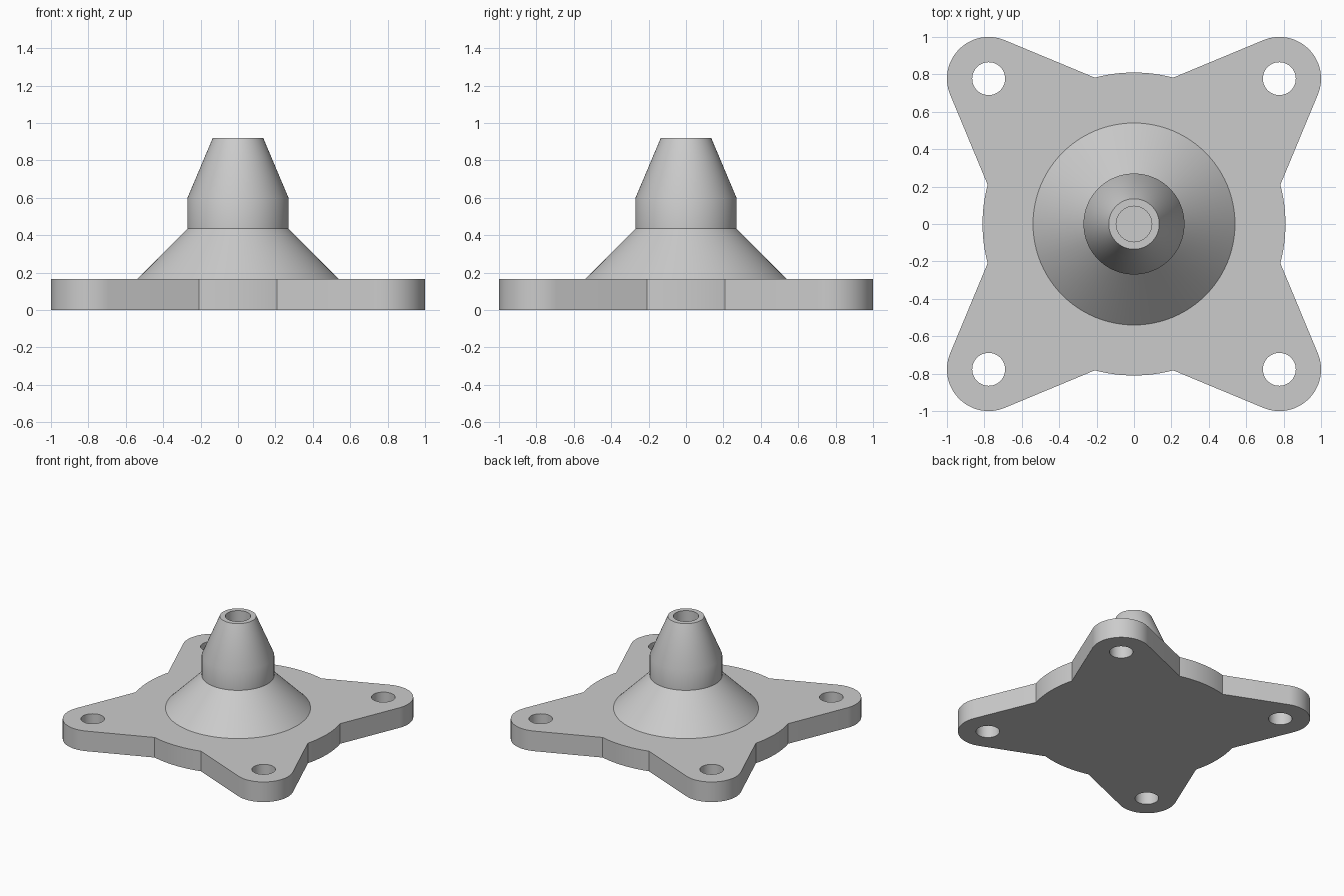
import bpy
import bmesh
from math import cos, sin, pi, radians
from mathutils import Matrix

cube = bpy.data.objects.get("Cube")
if cube:
    bpy.data.objects.remove(cube)

PLATE_TOP = 0.165
HOLE_AT = 0.777

grey = bpy.data.materials.new("plain grey")
grey.use_nodes = True
grey.diffuse_color = (0.6, 0.6, 0.6, 1)
grey.node_tree.nodes["Principled BSDF"].inputs["Base Color"].default_value = grey.diffuse_color


def arc(cx, cy, radius, start, end, steps):
    """Points along an arc, angles in degrees."""
    angles = [radians(start + (end - start) * i / steps) for i in range(steps + 1)]
    return [(cx + radius * cos(a), cy + radius * sin(a)) for a in angles]


def add_loop(bm, points):
    verts = [bm.verts.new((x, y, 0)) for x, y in points]
    return [bm.edges.new((v, verts[i - 1])) for i, v in enumerate(verts)]


def finish(bm, name):
    bmesh.ops.recalc_face_normals(bm, faces=bm.faces[:])
    mesh = bpy.data.meshes.new(name)
    bm.to_mesh(mesh)
    bm.free()
    mesh.materials.append(grey)
    obj = bpy.data.objects.new(name, mesh)
    bpy.context.collection.objects.link(obj)
    bpy.ops.object.select_all(action="DESELECT")
    obj.select_set(True)
    bpy.context.view_layer.objects.active = obj
    bpy.ops.object.shade_smooth_by_angle(angle=radians(30))


# Base plate: a disc merged with four tapered, rounded lugs
quarter = arc(0, 0, 0.81, -15, 15, 12) + arc(HOLE_AT, HOLE_AT, 0.223, -22.3, 112.3, 28)
outline, holes = [], []
for turn in range(4):
    c, s = cos(turn * pi / 2), sin(turn * pi / 2)
    outline += [(x * c - y * s, x * s + y * c) for x, y in quarter]
    holes.append((HOLE_AT * (c - s), HOLE_AT * (s + c)))

bm = bmesh.new()
edges = add_loop(bm, outline)
for x, y in holes:
    edges += add_loop(bm, arc(x, y, 0.088, 0, 360, 48)[:-1])
bmesh.ops.triangle_fill(bm, edges=edges, use_beauty=True)
raised = bmesh.ops.extrude_face_region(bm, geom=bm.faces[:], use_keep_orig=True)["geom"]
top_verts = [v for v in raised if isinstance(v, bmesh.types.BMVert)]
bmesh.ops.translate(bm, verts=top_verts, vec=(0, 0, PLATE_TOP))
finish(bm, "base_plate")

# Hollow spout: flared foot, straight collar, tapered tip and inner bore
profile = [(0.54, 0.1), (0.54, PLATE_TOP), (0.27, 0.435), (0.27, 0.6),
           (0.135, 0.92), (0.095, 0.92), (0.095, 0.1)]
bm = bmesh.new()
ring = [bm.verts.new((r, 0, z)) for r, z in profile]
ring_edges = [bm.edges.new((v, ring[i - 1])) for i, v in enumerate(ring)]
bmesh.ops.spin(bm, geom=ring + ring_edges, cent=(0, 0, 0), axis=(0, 0, 1),
               angle=2 * pi, steps=96, use_merge=True)
bmesh.ops.remove_doubles(bm, verts=bm.verts[:], dist=0.0001)
finish(bm, "spout")
